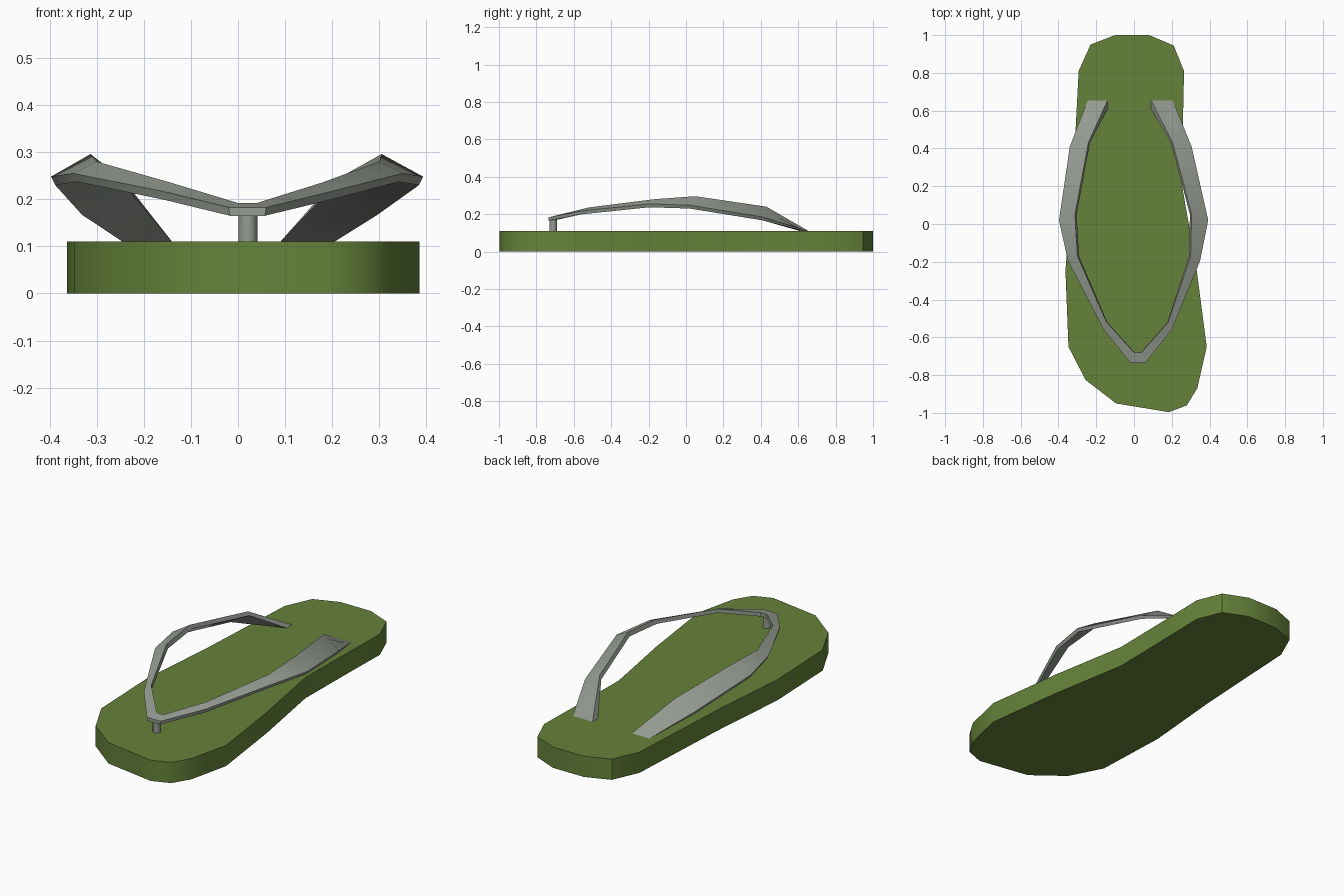
import bpy, bmesh, math
from mathutils import Vector

if "Cube" in bpy.data.objects:
    bpy.data.objects.remove(bpy.data.objects["Cube"])

def material(name, col):
    m = bpy.data.materials.new(name)
    m.diffuse_color = (*col, 1)
    m.use_nodes = True
    m.node_tree.nodes["Principled BSDF"].inputs["Base Color"].default_value = m.diffuse_color
    return m

GREEN = material("olive green", (0.13, 0.225, 0.042))
GREY = material("strap grey", (0.30, 0.33, 0.285))

def finish(bm, name, mat, angle):
    bmesh.ops.recalc_face_normals(bm, faces=bm.faces)
    me = bpy.data.meshes.new(name)
    bm.to_mesh(me)
    bm.free()
    me.materials.append(mat)
    ob = bpy.data.objects.new(name, me)
    bpy.context.collection.objects.link(ob)
    bpy.ops.object.select_all(action='DESELECT')
    ob.select_set(True)
    bpy.context.view_layer.objects.active = ob
    bpy.ops.object.shade_smooth_by_angle(angle=math.radians(angle))
    return ob

# Sole: foot-shaped outline extruded upwards
OUTLINE = [(-0.10, 1), (-0.23, 0.95), (-0.293, 0.81), (-0.305, 0.58), (-0.325, 0.2),
           (-0.363, -0.245), (-0.347, -0.65), (-0.257, -0.825), (-0.095, -0.95),
           (0.185, -0.996), (0.28, -0.96), (0.335, -0.87), (0.385, -0.65),
           (0.33, -0.23), (0.255, 0.2), (0.26, 0.58), (0.265, 0.81), (0.21, 0.945), (0.08, 1)]
SOLE_H = 0.11
bm = bmesh.new()
base = bm.faces.new([bm.verts.new((x, y, 0)) for x, y in OUTLINE])
ext = bmesh.ops.extrude_face_region(bm, geom=[base])
bmesh.ops.translate(bm, vec=(0, 0, SOLE_H),
                    verts=[v for v in ext["geom"] if isinstance(v, bmesh.types.BMVert)])
finish(bm, "sole", GREEN, 40)

# Strap: tilted flat band, per station outer (left x, right x, y, z) and inner
OUTER = [(-0.245, 0.205, 0.655, 0.11), (-0.34, 0.305, 0.41, 0.185), (-0.397, 0.393, 0.02, 0.248),
         (-0.35, 0.35, -0.195, 0.255), (-0.16, 0.20, -0.56, 0.217), (-0.02, 0.06, -0.735, 0.183)]
INNER = [(-0.14, 0.09, 0.655, 0.11), (-0.242, 0.205, 0.43, 0.24), (-0.313, 0.305, 0.05, 0.296),
         (-0.30, 0.30, -0.17, 0.28), (-0.145, 0.18, -0.52, 0.236), (0.0, 0.04, -0.68, 0.192)]

def station(i, side):
    o, n = OUTER[i], INNER[i]
    s = 1 if side else -1
    ot, it = Vector((o[side], o[2], o[3])), Vector((n[side], n[2], n[3]))
    if i == 0:      # cut flush with the sole
        ob, ib = ot + Vector((0, -0.025, 0)), it + Vector((0, -0.045, 0))
    else:
        tilt = 0.009 if i < 4 else 0.003
        ob, ib = ot + Vector((-s * tilt, 0, -0.018)), it + Vector((-s * tilt, 0, -0.02))
    return [ot, it, ib, ob]

rings = [station(i, 0) for i in range(6)] + [station(i, 1) for i in reversed(range(6))]
bm = bmesh.new()
loops = [[bm.verts.new(p) for p in r] for r in rings]
for a, b in zip(loops, loops[1:]):
    for k in range(4):
        j = (k + 1) % 4
        bm.faces.new((a[k], a[j], b[j], b[k]))
for end in (loops[0], loops[-1]):
    bm.faces.new(end)
finish(bm, "strap", GREY, 25)

# Toe post between strap and sole
bm = bmesh.new()
bmesh.ops.create_cone(bm, cap_ends=True, segments=12, radius1=0.02, radius2=0.02, depth=0.07)
bmesh.ops.translate(bm, vec=(0.021, -0.71, 0.14), verts=bm.verts)
finish(bm, "toe_post", GREY, 40)
